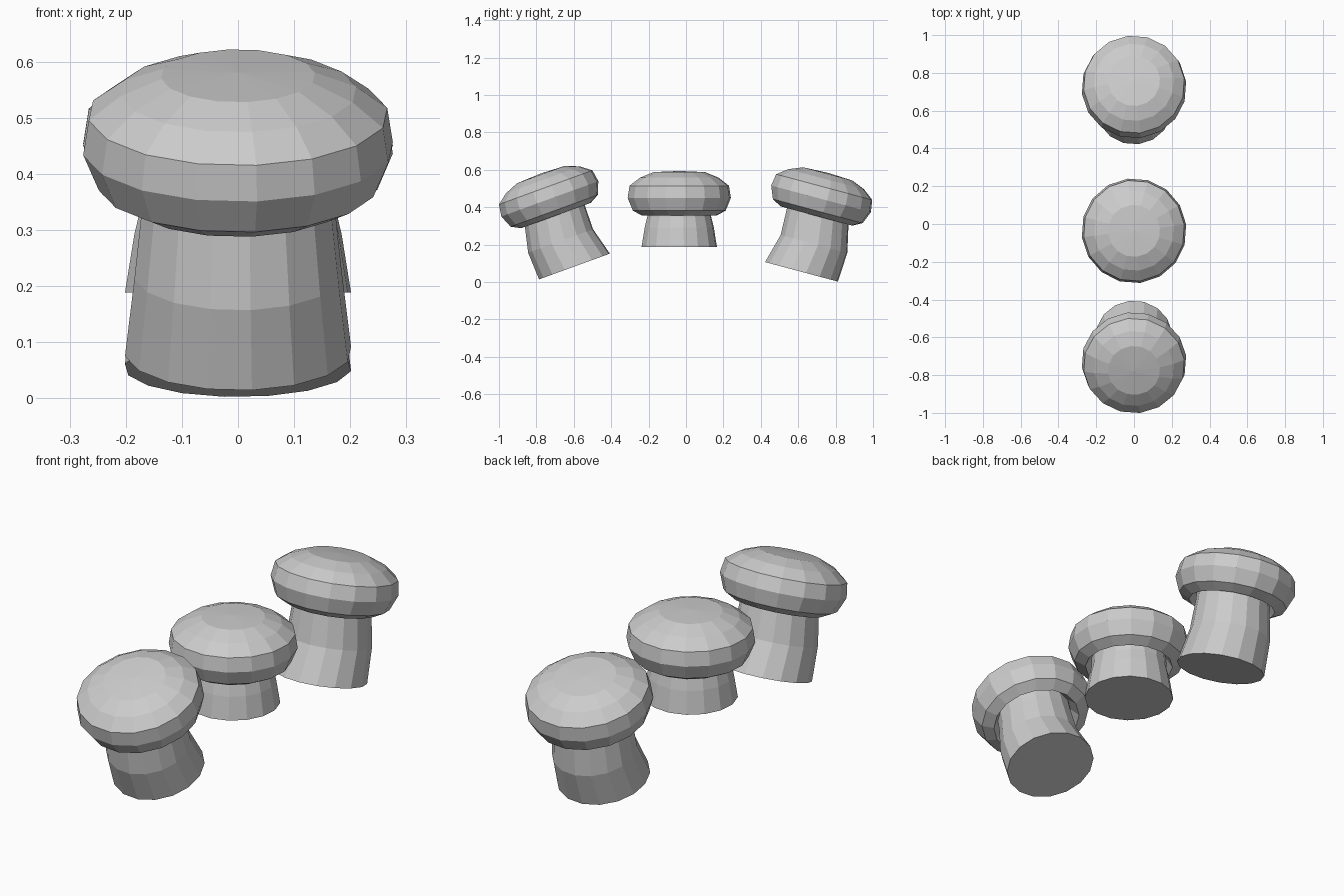
import bpy
import bmesh
import math
from mathutils import Matrix, Vector

SIDES = 16
PHASE = math.radians(7)

cube = bpy.data.objects.get("Cube")
if cube:
    bpy.data.objects.remove(cube, do_unlink=True)

grey = bpy.data.materials.new("plain grey")
grey.use_nodes = True
grey.diffuse_color = (0.6, 0.6, 0.6, 1)
grey.node_tree.nodes["Principled BSDF"].inputs["Base Color"].default_value = (0.6, 0.6, 0.6, 1)


def loft(name, rings, matrix, peak=None):
    """Faceted body through rings of (radius, height, sideways shift)."""
    bm = bmesh.new()
    loops = []
    for radius, height, shift in rings:
        loop = []
        for i in range(SIDES):
            a = PHASE - math.pi / 2 + math.tau * i / SIDES
            loop.append(bm.verts.new((radius * math.cos(a), radius * math.sin(a) + shift, height)))
        loops.append(loop)
    for low, high in zip(loops, loops[1:]):
        for i in range(SIDES):
            j = (i + 1) % SIDES
            bm.faces.new((low[i], low[j], high[j], high[i]))
    bm.faces.new(loops[0][::-1])
    if peak is None:
        bm.faces.new(loops[-1])
    else:
        tip = bm.verts.new((0, 0, peak))
        for i in range(SIDES):
            bm.faces.new((loops[-1][i], loops[-1][(i + 1) % SIDES], tip))
    mesh = bpy.data.meshes.new(name)
    bm.to_mesh(mesh)
    bm.free()
    mesh.materials.append(grey)
    obj = bpy.data.objects.new(name, mesh)
    obj.matrix_world = matrix
    bpy.context.collection.objects.link(obj)


# Cap profile: recessed underside, rounded rim, shallow dome
CAP = [(0.17, -0.05, 0), (0.2, -0.095, 0), (0.25, -0.068, 0), (0.278, 0, 0),
       (0.268, 0.065, 0), (0.212, 0.108, 0), (0.138, 0.138, 0)]


def mushroom(prefix, y, z, tilt, foot, bow):
    matrix = Matrix.Translation(Vector((0, y, z))) @ Matrix.Rotation(math.radians(tilt), 4, "X")
    loft(prefix + "_cap", CAP, matrix, peak=0.144)
    # Stem widens to the foot and bows outward halfway
    stem = [(0.203, foot, 0), (0.186, foot * 0.6, bow), (0.172, -0.1, bow * 0.3), (0.17, -0.03, 0)]
    loft(prefix + "_stem", stem, matrix)


mushroom("front_mushroom", -0.728, 0.445, 20, -0.385, -0.023)
mushroom("middle_mushroom", -0.036, 0.45, 0, -0.262, 0)
mushroom("back_mushroom", 0.722, 0.445, -15, -0.404, 0.026)
